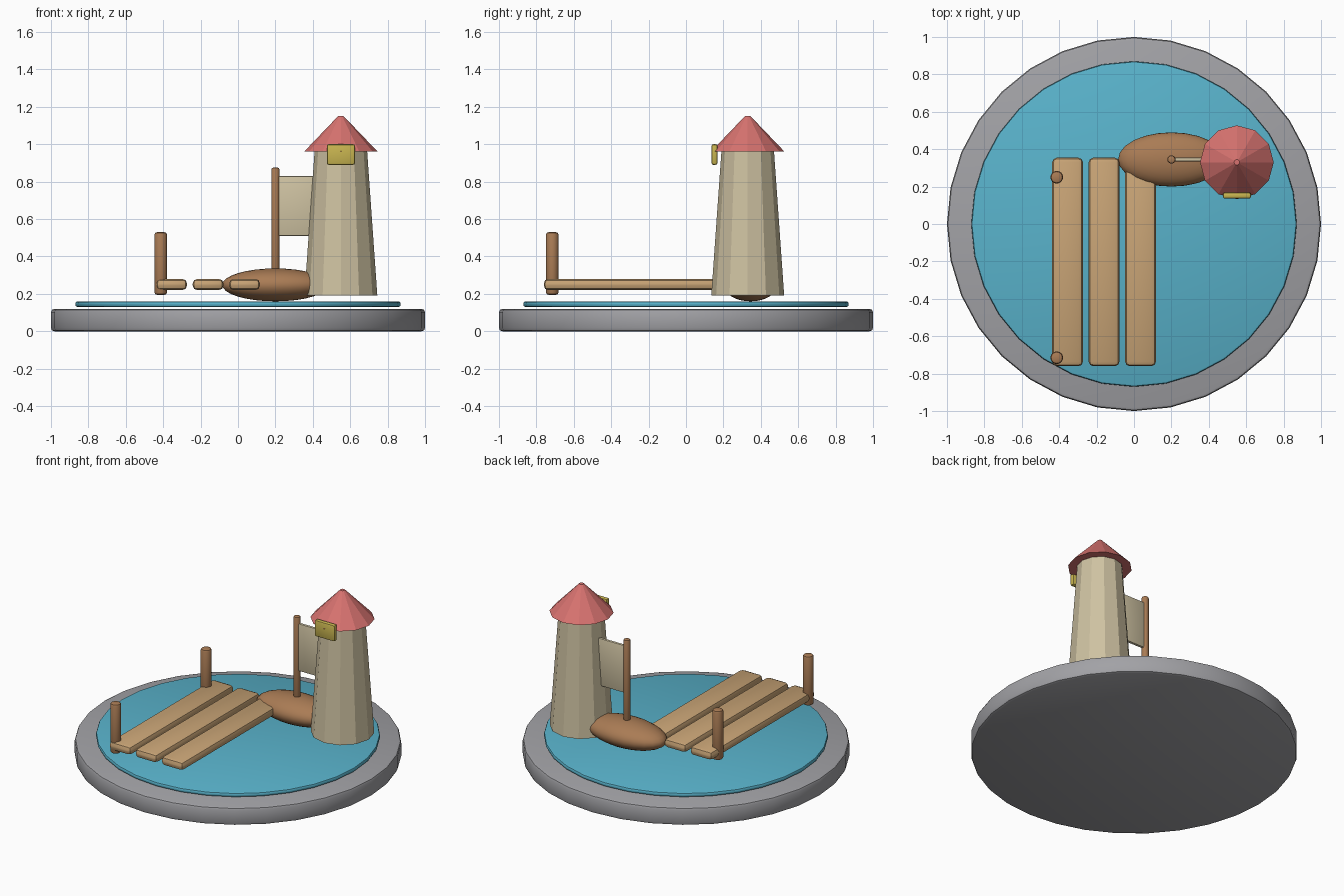
import bpy
import math

if "Cube" in bpy.data.objects:
    bpy.data.objects.remove(bpy.data.objects["Cube"], do_unlink=True)


def material(name, r, g, b):
    m = bpy.data.materials.new(name)
    m.use_nodes = True
    m.diffuse_color = (r, g, b, 1)
    m.node_tree.nodes["Principled BSDF"].inputs["Base Color"].default_value = (r, g, b, 1)
    return m


stone = material("grey stone", 0.36, 0.36, 0.38)
water = material("blue water", 0.10, 0.45, 0.60)
plank_wood = material("light wood", 0.58, 0.37, 0.18)
dark_wood = material("dark wood", 0.40, 0.20, 0.09)
cream = material("cream", 0.62, 0.54, 0.36)
red = material("roof red", 0.68, 0.17, 0.16)
yellow = material("lamp yellow", 0.58, 0.46, 0.08)


def finish(name, mat, bevel=0.0, segments=2, smooth=True):
    ob = bpy.context.object
    ob.name = name
    ob.data.materials.append(mat)
    bpy.ops.object.transform_apply(location=False, rotation=False, scale=True)
    if bevel:
        mod = ob.modifiers.new("Bevel", "BEVEL")
        mod.width = bevel
        mod.segments = segments
        mod.limit_method = "ANGLE"
        mod.angle_limit = math.radians(40)
        bpy.ops.object.modifier_apply(modifier=mod.name)
    if smooth:
        bpy.ops.object.shade_smooth_by_angle(angle=math.radians(35))
    return ob


def rod(name, mat, x, y, z0, z1, radius, sides, bevel):
    bpy.ops.mesh.primitive_cylinder_add(vertices=sides, radius=radius, depth=z1 - z0,
                                        location=(x, y, (z0 + z1) / 2))
    return finish(name, mat, bevel)


def taper(name, mat, x, y, z0, z1, r0, r1):
    bpy.ops.mesh.primitive_cone_add(vertices=12, radius1=r0, radius2=r1, depth=z1 - z0,
                                    location=(x, y, (z0 + z1) / 2))
    return finish(name, mat, smooth=False)


def box(name, mat, centre, size, bevel):
    bpy.ops.mesh.primitive_cube_add(size=1, location=centre)
    bpy.context.object.scale = size
    return finish(name, mat, bevel)


# Round base and pond
rod("stone_base", stone, 0, 0, 0, 0.12, 1.0, 32, 0.018)
rod("pond_water", water, 0, 0, 0.13, 0.16, 0.87, 32, 0.012)

# Dock planks and mooring posts
for i in range(3):
    box(f"dock_plank_{i + 1}", plank_wood, (-0.355 + 0.195 * i, -0.203, 0.25),
        (0.165, 1.115, 0.06), 0.025)
for name, y in (("front", -0.715), ("back", 0.25)):
    rod(f"{name}_mooring_post", dark_wood, -0.413, y, 0.195, 0.53, 0.034, 16, 0.014)

# Boat with mast and sail
bx, by = 0.2, 0.345
bpy.ops.mesh.primitive_uv_sphere_add(segments=24, ring_count=16, radius=1, location=(bx, by, 0.248))
bpy.context.object.scale = (0.285, 0.145, 0.088)
finish("boat_hull", dark_wood)
rod("boat_mast", dark_wood, bx, by, 0.28, 0.875, 0.022, 16, 0.01)
box("boat_sail", cream, (bx + 0.125, by, 0.67), (0.23, 0.02, 0.32), 0.006)

# Lighthouse with roof and lamp
tx, ty = 0.55, 0.33
taper("lighthouse_tower", cream, tx, ty, 0.19, 0.97, 0.195, 0.14)
taper("lighthouse_roof", red, tx, ty, 0.96, 1.15, 0.197, 0.015)
box("lighthouse_lamp", yellow, (tx, ty - 0.178, 0.945), (0.15, 0.032, 0.11), 0.01)
